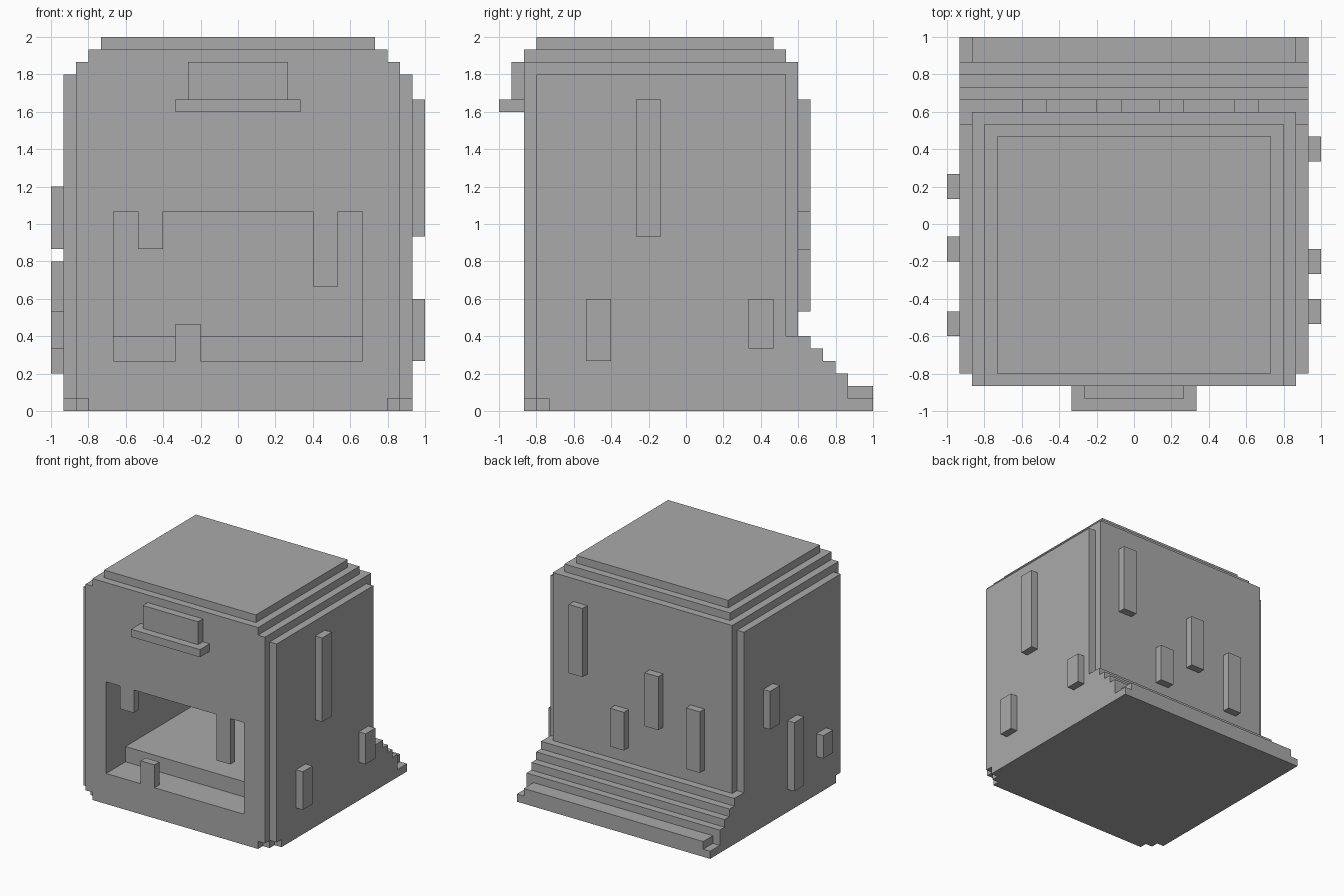
import bpy
import bmesh
from mathutils import Vector

U = 1 / 15  # size of one block

cube = bpy.data.objects.get("Cube")
if cube:
    bpy.data.objects.remove(cube, do_unlink=True)

stone = bpy.data.materials.new("stone_grey")
stone.use_nodes = True
stone.diffuse_color = (0.4, 0.4, 0.4, 1)
stone.node_tree.nodes["Principled BSDF"].inputs["Base Color"].default_value = (0.4, 0.4, 0.4, 1)


def prism(name, outline, axis, low, high):
    """Extrude a 2D outline, in block units, along the x or z axis."""
    def point(a, b, c):
        return Vector((c, a, b) if axis == "x" else (a, b, c)) * U
    bm = bmesh.new()
    face = bm.faces.new([bm.verts.new(point(a, b, low)) for a, b in outline])
    made = bmesh.ops.extrude_face_region(bm, geom=[face])["geom"]
    top = [v for v in made if isinstance(v, bmesh.types.BMVert)]
    bmesh.ops.translate(bm, verts=top, vec=point(0, 0, high - low))
    bmesh.ops.recalc_face_normals(bm, faces=bm.faces)
    mesh = bpy.data.meshes.new(name)
    bm.to_mesh(mesh)
    bm.free()
    mesh.materials.append(stone)
    obj = bpy.data.objects.new(name, mesh)
    bpy.context.collection.objects.link(obj)
    return obj


def box(name, x, y, z):
    return prism(name, [(x[0], y[0]), (x[1], y[0]), (x[1], y[1]), (x[0], y[1])], "z", *z)


# Base layer with stepped front corners
half = [(12, -13), (12, -12), (13, -12), (13, -11), (14, -11), (14, 8)]
prism("base", half + [(-x, y) for x, y in reversed(half)], "z", 0, 1)

# Main body with a stepped oven chamber cut from the front
body = box("body", (-13, 13), (-13, 9), (1, 28))
cutter = prism("chamber_cutter",
               [(-14, 4), (-9, 4), (-9, 6), (5, 6), (5, 16), (-14, 16)], "x", -10, 10)
cutter.hide_render = True
cut = body.modifiers.new("chamber", "BOOLEAN")
cut.operation = "DIFFERENCE"
cut.solver = "EXACT"
cut.object = cutter
bpy.context.view_layer.objects.active = body
bpy.ops.object.modifier_apply(modifier=cut.name)
bpy.data.objects.remove(cutter, do_unlink=True)

# Side slabs
for side, x in (("left", (13, 14)), ("right", (-14, -13))):
    box(side + "_wall", x, (-12, 8), (1, 27))

# Stepped roof
box("roof_lower", (-12, 12), (-13, 8), (28, 29))
box("roof_upper", (-11, 11), (-12, 7), (29, 30))

# Rear steps
steps = [(8, 0), (15, 0), (15, 1), (13, 1), (13, 3), (12, 3),
         (12, 4), (11, 4), (11, 5), (10, 5), (10, 6), (8, 6)]
prism("rear_steps", steps, "x", -14, 14)
box("rear_ledge", (-13, 13), (13, 15), (1, 2))

# Vent and shelf above the opening
box("front_vent", (-4, 4), (-14, -13), (25, 28))
box("front_shelf", (-5, 5), (-15, -13), (24, 25))

# Bars in the opening: left edge, bottom, top
for i, (x, low, high) in enumerate([(-8, 13, 16), (6, 10, 16), (-5, 4, 7)]):
    box(f"opening_bar_{i + 1}", (x, x + 2), (-13, -12), (low, high))

# Raised bricks on the walls: start along the wall, bottom, top
for i, (y, low, high) in enumerate([(-4, 14, 25), (-8, 4, 9), (5, 5, 9)]):
    box(f"left_brick_{i + 1}", (14, 15), (y, y + 2), (low, high))
for i, (y, low, high) in enumerate([(2, 13, 18), (-3, 3, 12), (-9, 5, 8)]):
    box(f"right_brick_{i + 1}", (-15, -14), (y, y + 2), (low, high))
for i, (x, low, high) in enumerate([(8, 16, 25), (2, 8, 13), (-3, 12, 19), (-9, 8, 16)]):
    box(f"back_brick_{i + 1}", (x, x + 2), (9, 10), (low, high))
